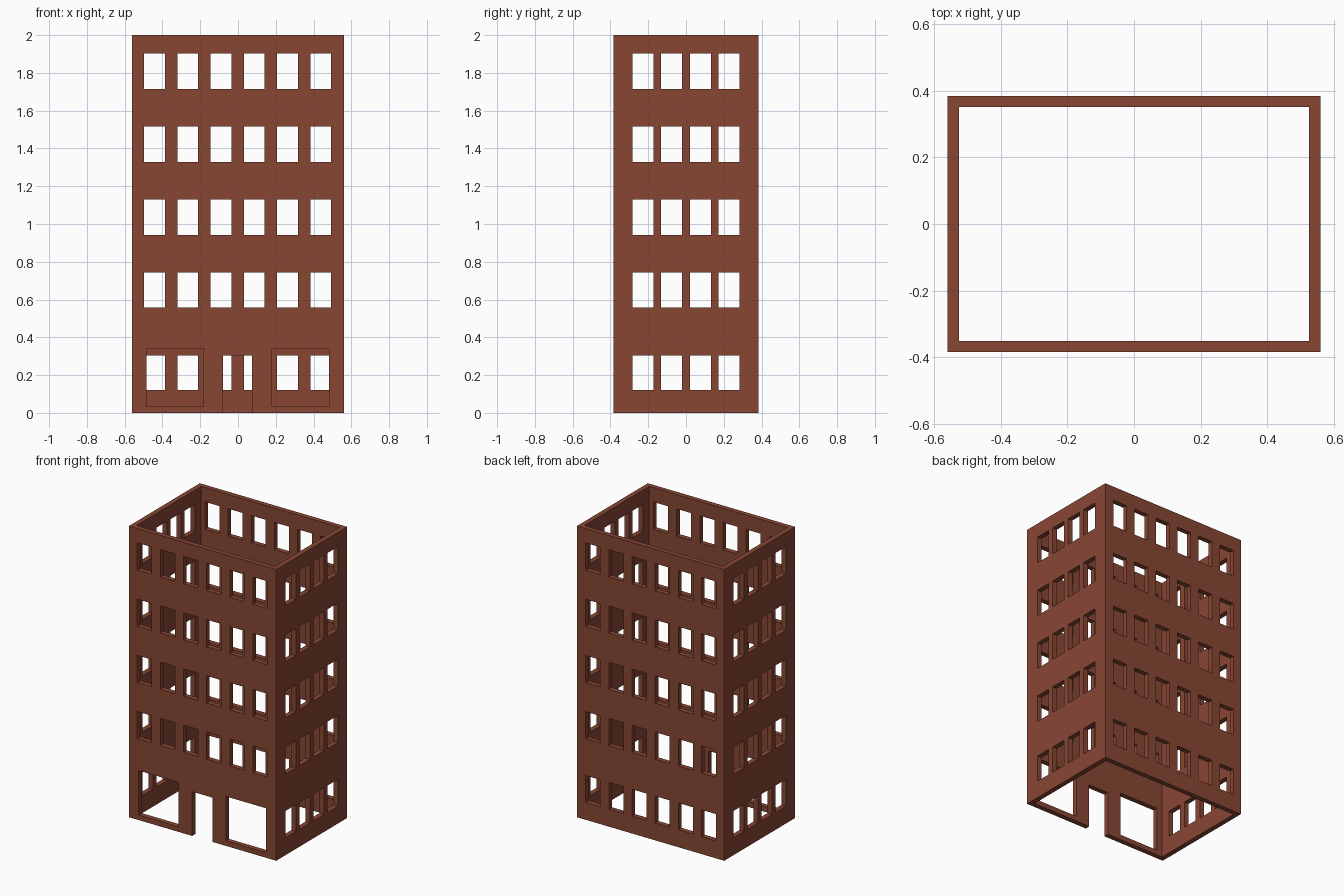
import bpy, bmesh
from mathutils import Matrix, Vector

if "Cube" in bpy.data.objects:
    bpy.data.objects.remove(bpy.data.objects["Cube"], do_unlink=True)

HALF_X, HALF_Y, HEIGHT, WALL = 0.56, 0.385, 2.0, 0.034
STOREYS = [(0.12, 0.304), (0.557, 0.743), (0.943, 1.129), (1.329, 1.515), (1.715, 1.902)]
SHIFT = -0.002

# One brick colour for the whole building
brick = bpy.data.materials.new("brick red")
brick.use_nodes = True
colour = (0.246, 0.061, 0.034, 1)
brick.diffuse_color = colour
brick.node_tree.nodes["Principled BSDF"].inputs["Base Color"].default_value = colour


def add_box(bm, low, high):
    low, high = Vector(low), Vector(high)
    place = Matrix.Translation((low + high) / 2) @ Matrix.Diagonal((*(high - low), 1))
    bmesh.ops.create_cube(bm, size=1, matrix=place)


def make_object(name, bm):
    mesh = bpy.data.meshes.new(name)
    bm.to_mesh(mesh)
    bm.free()
    mesh.materials.append(brick)
    obj = bpy.data.objects.new(name, mesh)
    bpy.context.collection.objects.link(obj)
    return obj


def opening(bm, axis, side, start, end, bottom, top):
    """Cut through one wall: axis 'x' runs along the front/back, 'y' along the sides."""
    depth = HALF_Y if axis == "x" else HALF_X
    near, far = sorted((side * (depth - 2 * WALL), side * (depth + WALL)))
    if axis == "x":
        add_box(bm, (start, near, bottom), (end, far, top))
    else:
        add_box(bm, (near, start, bottom), (far, end, top))


def window_row(bm, axis, side, count, spacing, width, centre, storey):
    for i in range(count):
        mid = centre + (i - (count - 1) / 2) * spacing
        opening(bm, axis, side, mid - width / 2, mid + width / 2, *storey)


# Solid block for the walls
bm = bmesh.new()
add_box(bm, (-HALF_X, -HALF_Y, 0), (HALF_X, HALF_Y, HEIGHT))
walls = make_object("building_walls", bm)

# Hollow interior, open at top and bottom
bm = bmesh.new()
add_box(bm, (WALL - HALF_X, WALL - HALF_Y, -0.1), (HALF_X - WALL, HALF_Y - WALL, HEIGHT + 0.1))
cutters = [make_object("interior_cutter", bm)]

# Windows, with a shop front in place of the front ground-floor row
bm = bmesh.new()
for level, storey in enumerate(STOREYS):
    for side in (-1, 1):
        window_row(bm, "y", side, 4, 0.152, 0.112, 0, storey)
        if level > 0 or side > 0:
            window_row(bm, "x", side, 6, 0.176, 0.11, SHIFT, storey)
for mid in (-0.332, 0.332):
    opening(bm, "x", -1, SHIFT + mid - 0.151, SHIFT + mid + 0.151, 0.035, 0.34)
opening(bm, "x", -1, SHIFT - 0.077, SHIFT + 0.077, -0.1, 0.304)
cutters.append(make_object("openings_cutter", bm))

# Carve the walls, then discard the cutters
for cutter in cutters:
    cutter.hide_render = True
    cut = walls.modifiers.new(cutter.name, "BOOLEAN")
    cut.operation, cut.solver, cut.object = "DIFFERENCE", "EXACT", cutter
bpy.context.view_layer.update()
evaluated = walls.evaluated_get(bpy.context.evaluated_depsgraph_get())
carved = bpy.data.meshes.new_from_object(evaluated)
walls.modifiers.clear()
walls.data = carved
for cutter in cutters:
    bpy.data.objects.remove(cutter, do_unlink=True)
